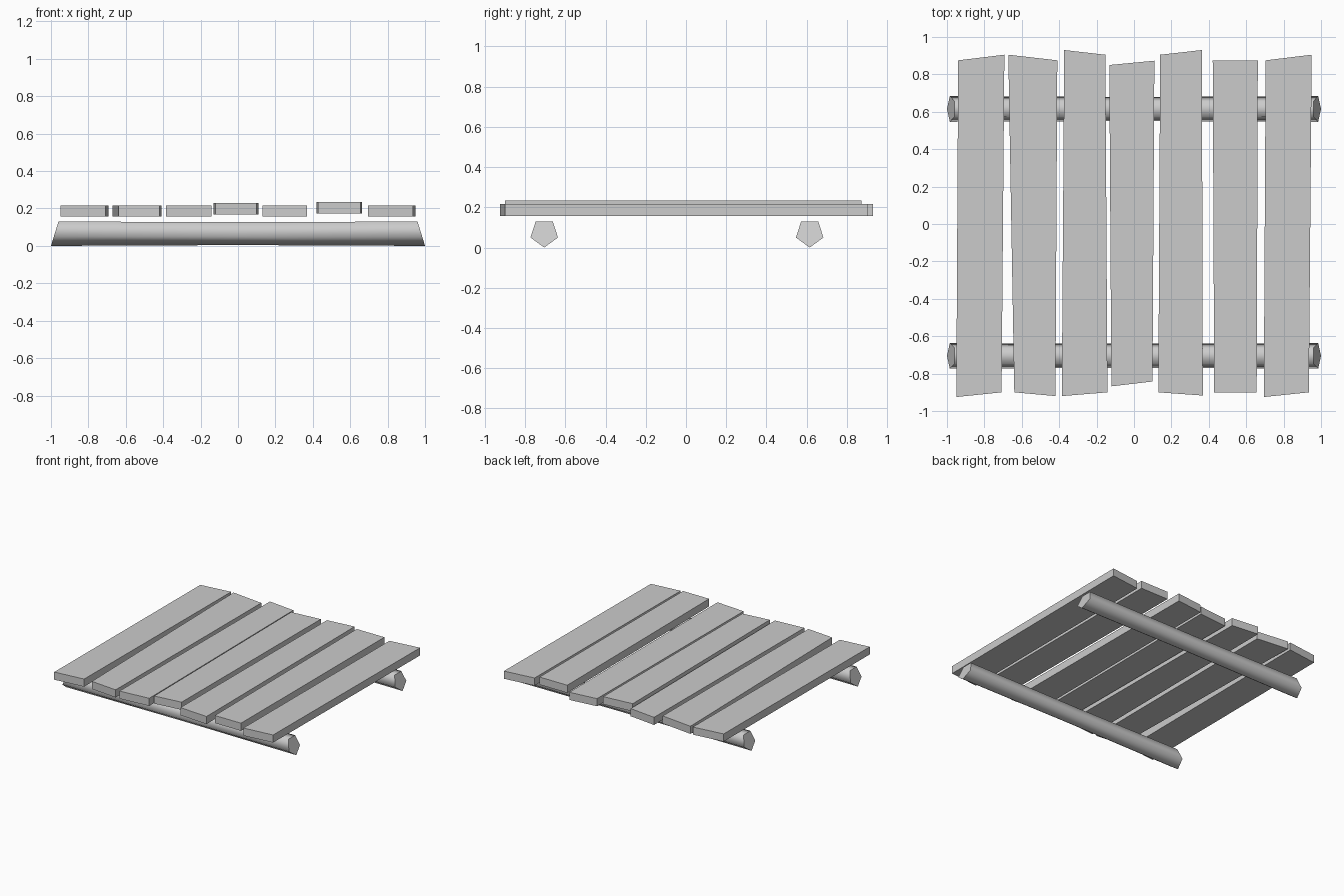
import bpy
import bmesh
from math import sin, cos, tau

default_cube = bpy.data.objects.get("Cube")
if default_cube:
    bpy.data.objects.remove(default_cube, do_unlink=True)

# Single plain grey for everything
grey = bpy.data.materials.new("plain_grey")
grey.use_nodes = True
colour = (0.6, 0.6, 0.6, 1)
grey.diffuse_color = colour
grey.node_tree.nodes["Principled BSDF"].inputs["Base Color"].default_value = colour


def finish(bm, name):
    """Turn a bmesh into a named, coloured object."""
    bmesh.ops.recalc_face_normals(bm, faces=bm.faces[:])
    mesh = bpy.data.meshes.new(name)
    bm.to_mesh(mesh)
    bm.free()
    mesh.materials.append(grey)
    obj = bpy.data.objects.new(name, mesh)
    bpy.context.collection.objects.link(obj)
    return obj


def add_plank(name, back_left, back_right, front_right, front_left, bottom, thickness=0.06):
    """Extrude a four-cornered outline upwards into a rough-cut board."""
    bm = bmesh.new()
    outline = [bm.verts.new((x, y, bottom))
               for x, y in (back_left, back_right, front_right, front_left)]
    base = bm.faces.new(outline)
    extruded = bmesh.ops.extrude_face_region(bm, geom=[base], use_keep_orig=True)
    top = [v for v in extruded["geom"] if isinstance(v, bmesh.types.BMVert)]
    bmesh.ops.translate(bm, verts=top, vec=(0, 0, thickness))
    return finish(bm, name)


def add_log(name, y, radius=0.072, sides=5, height=0.13, slant=0.04):
    """Five-sided beam along x, waisted in the middle, with slanted ends."""
    bm = bmesh.new()
    rings = []
    for end, scale in ((-1, 1), (0, 0.94), (1, 1)):
        ring = []
        for i in range(sides):
            angle = tau * i / sides
            z = radius - radius * scale * cos(angle)
            x = end * (1 - slant * z / height)
            ring.append(bm.verts.new((x, y + radius * scale * sin(angle), z)))
        rings.append(ring)
    for a, b in zip(rings, rings[1:]):
        for i in range(sides):
            j = (i + 1) % sides
            side = bm.faces.new((a[i], a[j], b[j], b[i]))
            side.smooth = True
    # Flat caps with crisp rims
    for ring in (rings[0], rings[-1]):
        cap = bm.faces.new(ring)
        for edge in cap.edges:
            edge.smooth = False
    return finish(bm, name)


# Two supporting logs
add_log("front_log", -0.705)
add_log("back_log", 0.615)

# Seven uneven boards: back left, back right, front right, front left, underside height
low, raised, highest = 0.156, 0.168, 0.174
planks = [
    ((-.94, .875), (-.693, .905), (-.708, -.9), (-.95, -.925), low),
    ((-.672, .905), (-.41, .875), (-.42, -.92), (-.64, -.9), low),
    ((-.373, .93), (-.153, .905), (-.142, -.9), (-.386, -.92), low),
    ((-.132, .85), (.109, .873), (.099, -.842), (-.121, -.868), raised),
    ((.14, .905), (.363, .93), (.368, -.917), (.13, -.9), low),
    ((.421, .873), (.662, .873), (.656, -.9), (.429, -.9), highest),
    ((.704, .875), (.95, .905), (.935, -.9), (.694, -.925), low),
]
for number, plank in enumerate(planks, start=1):
    add_plank(f"plank_{number}", *plank)
